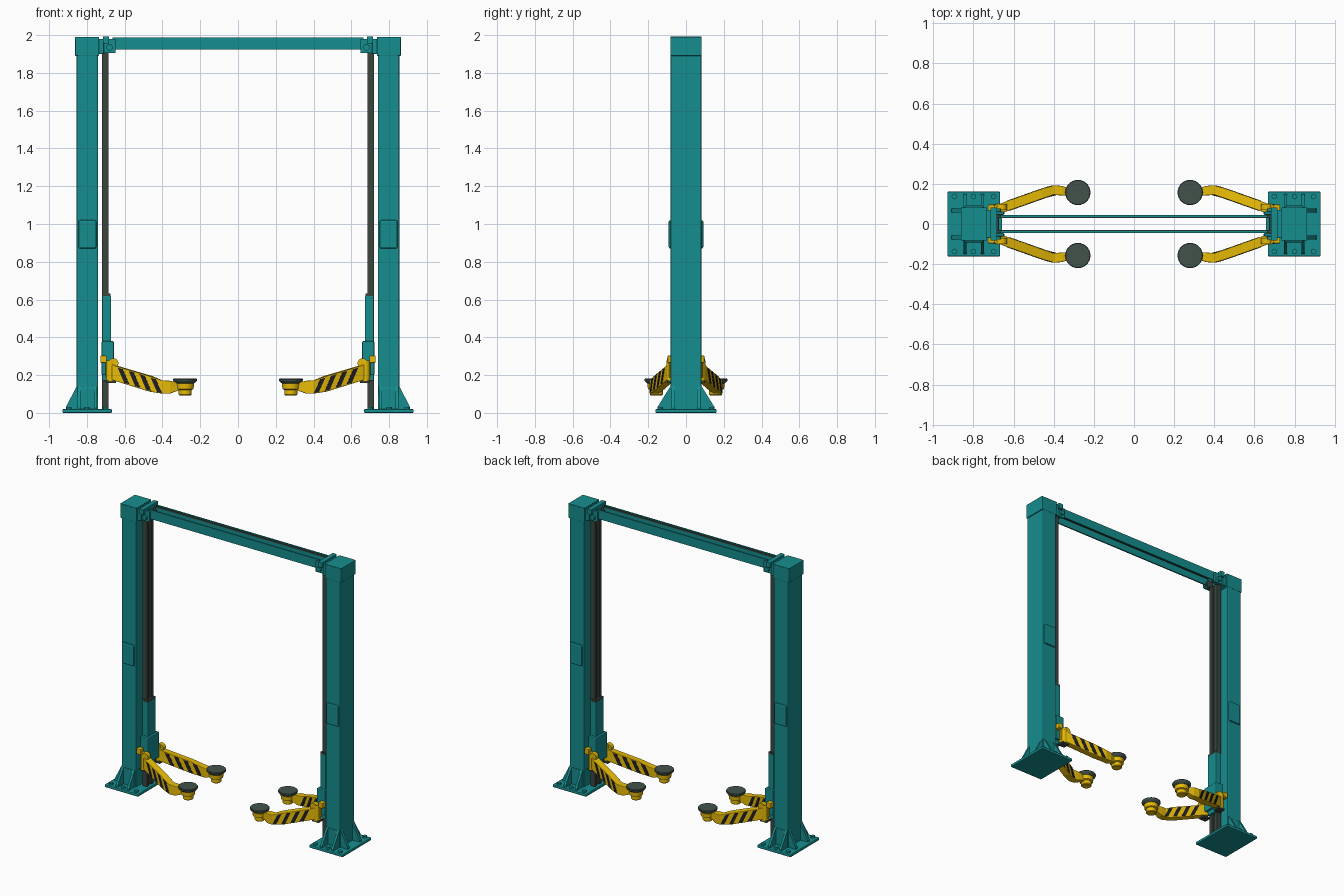
import bpy, bmesh, math
from mathutils import Vector, Matrix

if "Cube" in bpy.data.objects:
    bpy.data.objects.remove(bpy.data.objects["Cube"])


def material(name, col):
    m = bpy.data.materials.new(name)
    m.diffuse_color = (*col, 1)
    m.use_nodes = True
    m.node_tree.nodes["Principled BSDF"].inputs["Base Color"].default_value = m.diffuse_color
    return m


TEAL = material("teal paint", (0.008, 0.27, 0.275))
YELLOW = material("yellow paint", (0.80, 0.50, 0.002))
BLACK = material("black stripe", (0.012, 0.012, 0.018))
GREY = material("dark rubber grey", (0.055, 0.085, 0.07))
STEEL = material("dark steel", (0.045, 0.06, 0.047))


def finish(name, bm, mat, mirror="X", bevel=0.0, smooth=False):
    """Turn a bmesh in world coordinates into an object, mirrored about the origin."""
    bmesh.ops.recalc_face_normals(bm, faces=bm.faces)
    me = bpy.data.meshes.new(name)
    bm.to_mesh(me)
    bm.free()
    ob = bpy.data.objects.new(name, me)
    bpy.context.collection.objects.link(ob)
    me.materials.append(mat)
    if bevel:
        b = ob.modifiers.new("bevel", "BEVEL")
        b.width, b.segments, b.limit_method = bevel, 2, "ANGLE"
    if mirror:
        mm = ob.modifiers.new("mirror", "MIRROR")
        mm.use_axis = ("X" in mirror, "Y" in mirror, False)
        mm.use_mirror_merge = False
    if smooth:
        bpy.context.view_layer.objects.active = ob
        ob.select_set(True)
        bpy.ops.object.shade_smooth_by_angle(angle=math.radians(35))
        ob.select_set(False)
    return ob


def loft(bm, rings):
    """Bridge rings of equal length and cap both ends."""
    vs = [[bm.verts.new(p) for p in r] for r in rings]
    n = len(vs[0])
    for a, b in zip(vs, vs[1:]):
        for i in range(n):
            bm.faces.new((a[i], a[(i + 1) % n], b[(i + 1) % n], b[i]))
    bm.faces.new(vs[0])
    bm.faces.new(vs[-1])


def box(name, x, y, z, mat, mirror="X", bevel=0.0):
    bm = bmesh.new()
    loft(bm, [[(x[0], y[0], k), (x[1], y[0], k), (x[1], y[1], k), (x[0], y[1], k)] for k in z])
    return finish(name, bm, mat, mirror, bevel)


def cyl(name, c, r, h, mat, axis="Z", mirror="XY", seg=20):
    """Cylinder centred on c along Y or Z."""
    bm = bmesh.new()
    rot = Matrix.Rotation(math.pi / 2, 4, "X") if axis == "Y" else Matrix()
    bmesh.ops.create_cone(bm, cap_ends=True, segments=seg, radius1=r, radius2=r, depth=h,
                          matrix=Matrix.Translation(c) @ rot)
    return finish(name, bm, mat, mirror, 0, True)


# --- base plates, bolts and gussets ---
box("base_plate", (0.667, 0.93), (-0.162, 0.162), (0, 0.02), TEAL, bevel=0.006)
for i, x in enumerate((0.70, 0.80, 0.895)):
    cyl(f"anchor_bolt_{i}", (x, 0.137, 0.025), 0.014, 0.014, TEAL, seg=12)
for i, x in enumerate((0.755, 0.842)):
    bm = bmesh.new()
    prof = [(0.07, 0.018), (0.15, 0.018), (0.15, 0.032), (0.083, 0.14), (0.07, 0.14)]
    loft(bm, [[(x + d, a, b) for a, b in prof] for d in (-0.008, 0.008)])
    finish(f"side_gusset_{i}", bm, TEAL, "XY")
bm = bmesh.new()
prof = [(0.84, 0.018), (0.91, 0.018), (0.91, 0.032), (0.855, 0.14), (0.84, 0.14)]
loft(bm, [[(a, 0.067 + d, b) for a, b in prof] for d in (-0.01, 0.01)])
finish("outer_gusset", bm, TEAL, "XY")
box("column_foot_skirt", (0.75, 0.845), (-0.088, 0.088), (0.02, 0.135), TEAL, bevel=0.006)

# --- columns with side panels and caps ---
box("column", (0.74, 0.855), (-0.081, 0.081), (0.01, 1.96), TEAL, bevel=0.008)
box("column_side_panel", (0.75, 0.845), (-0.092, 0.092), (0.87, 1.02), TEAL, bevel=0.009)
box("column_cap", (0.735, 0.862), (-0.083, 0.083), (1.89, 1.985), TEAL, bevel=0.004)
box("cap_lid", (0.735, 0.862), (-0.081, 0.081), (1.98, 1.99), TEAL)

# --- top brackets with pulleys ---
box("bracket_web", (0.71, 0.738), (-0.07, 0.07), (1.90, 1.98), TEAL, bevel=0.004)
box("bracket_flange", (0.682, 0.715), (-0.082, 0.082), (1.955, 1.993), TEAL, bevel=0.003)
box("bracket_cheek", (0.648, 0.715), (0.045, 0.062), (1.905, 1.98), TEAL, "XY", 0.004)
cyl("pulley", (0.68, 0.037, 1.935), 0.028, 0.016, STEEL, "Y")
cyl("pulley_hub", (0.68, 0.066, 1.935), 0.017, 0.022, TEAL, "Y", seg=16)

# --- cross beam: two plates with a cable along the inside of each ---
box("beam_plate", (-0.665, 0.665), (0.036, 0.046), (1.924, 1.987), TEAL, "Y")
box("beam_cable", (-0.665, 0.665), (0.030, 0.037), (1.972, 1.982), STEEL, "Y")

# --- guide rails standing inside each column ---
box("guide_rail", (0.686, 0.720), (0.013, 0.038), (0.018, 1.92), STEEL, "XY")
box("rail_spine", (0.697, 0.712), (-0.014, 0.014), (0.018, 1.92), GREY)

# --- sliding carriages ---
box("carriage_slide", (0.672, 0.716), (-0.044, 0.044), (0.17, 0.62), TEAL, bevel=0.004)
box("carriage_slide_top", (0.674, 0.714), (-0.042, 0.042), (0.618, 0.633), STEEL)
box("carriage_block", (0.657, 0.722), (-0.062, 0.062), (0.20, 0.38), TEAL, bevel=0.006)
box("hinge_lug", (0.645, 0.70), (0.05, 0.10), (0.158, 0.172), STEEL, "XY", 0.003)
box("hinge_lock", (0.695, 0.728), (0.06, 0.097), (0.265, 0.303), YELLOW, "XY", 0.004)
cyl("hinge_pin", (0.675, 0.080, 0.223), 0.023, 0.11, YELLOW)
cyl("lock_knob", (0.66, 0.085, 0.262), 0.027, 0.03, YELLOW, "Y")

# --- lifting arms: sections of x, y, bottom, top, half width ---
SECT = [(0.695, 0.066, 0.185, 0.275, 0.022), (0.64, 0.086, 0.168, 0.248, 0.024),
        (0.46, 0.150, 0.112, 0.195, 0.024), (0.40, 0.169, 0.102, 0.172, 0.024),
        (0.36, 0.166, 0.102, 0.17, 0.024), (0.325, 0.160, 0.115, 0.162, 0.018),
        (0.29, 0.156, 0.115, 0.155, 0.018)]
SIDE = Vector((0.33, 0.94))


def arm_at(x):
    """Interpolated arm section at a given x."""
    for a, b in zip(SECT, SECT[1:]):
        if a[0] >= x >= b[0]:
            t = (a[0] - x) / (a[0] - b[0])
            return [p + (q - p) * t for p, q in zip(a, b)]


bm = bmesh.new()
rings = []
for i, (x, y, lo, hi, w) in enumerate(SECT):
    n = SIDE if i < 3 else Vector((0.0, 1.0))
    a, b = Vector((x, y)) - n * w, Vector((x, y)) + n * w
    rings.append([(*a, lo), (*b, lo), (*b, hi), (*a, hi)])
loft(bm, rings)
finish("lifting_arm", bm, YELLOW, "XY", 0.004)

# slanted warning stripes: thin plates on both faces of each arm
bm = bmesh.new()
for k in range(4):
    x0 = 0.628 - k * 0.058
    for s in (-1, 1):
        rings = []
        for f, slant in ((0.07, -0.034), (0.93, 0.0)):
            ring = []
            for dx, off in ((0, -0.003), (0, 0.002), (-0.026, 0.002), (-0.026, -0.003)):
                x, y, lo, hi, w = arm_at(x0 + dx + slant)
                p = Vector((x, y)) + SIDE * s * (w + off)
                ring.append((*p, lo + (hi - lo) * f))
            rings.append(ring)
        loft(bm, rings)
finish("warning_stripes", bm, BLACK, "XY")


# --- lifting pads: turned profiles ---
def turned(name, prof, mat, seg=28):
    bm = bmesh.new()
    loft(bm, [[(0.28 + r * math.cos(2 * math.pi * i / seg), 0.157 + r * math.sin(2 * math.pi * i / seg), z)
               for i in range(seg)] for r, z in prof])
    return finish(name, bm, mat, "XY", 0, True)


turned("pad_cup", [(0.030, 0.093), (0.034, 0.097), (0.034, 0.122), (0.045, 0.126),
                   (0.047, 0.155), (0.043, 0.16)], YELLOW)
turned("pad_rubber", [(0.047, 0.156), (0.060, 0.166), (0.063, 0.171), (0.063, 0.178),
                      (0.060, 0.182)], GREY)
